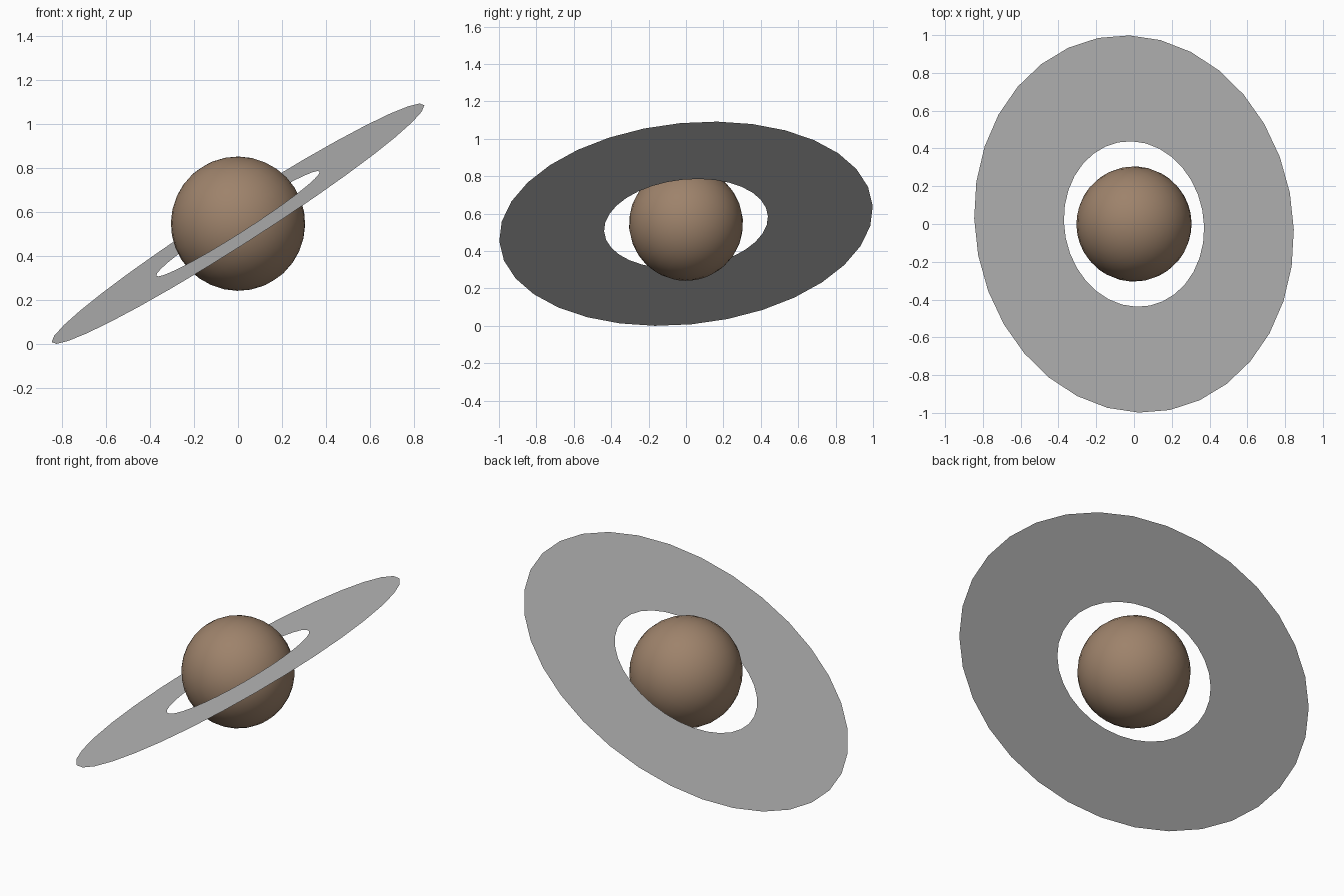
import bpy, bmesh, math
from mathutils import Matrix

if "Cube" in bpy.data.objects:
    bpy.data.objects.remove(bpy.data.objects["Cube"])

CENTRE_Z = 0.546
SEGMENTS = 32


def material(name, rgb):
    mat = bpy.data.materials.new(name)
    mat.diffuse_color = (*rgb, 1.0)
    mat.use_nodes = True
    mat.node_tree.nodes["Principled BSDF"].inputs["Base Color"].default_value = mat.diffuse_color
    return mat


def add_object(name, bm, mat, smooth):
    mesh = bpy.data.meshes.new(name)
    for face in bm.faces:
        face.smooth = smooth
    bm.to_mesh(mesh)
    bm.free()
    mesh.materials.append(mat)
    obj = bpy.data.objects.new(name, mesh)
    obj.location.z = CENTRE_Z
    bpy.context.collection.objects.link(obj)
    return obj


brown = material("planet brown", (0.34, 0.225, 0.147))
grey = material("ring grey", (0.51, 0.51, 0.51))

# Tilt shared by the planet and its ring
tilt = (Matrix.Rotation(math.radians(-32.6), 4, 'Y')
        @ Matrix.Rotation(math.radians(5.3), 4, 'X')
        @ Matrix.Rotation(math.radians(-1.7), 4, 'Z'))

# Planet: smooth sphere
bm = bmesh.new()
bmesh.ops.create_uvsphere(bm, u_segments=SEGMENTS, v_segments=16, radius=0.305)
bmesh.ops.transform(bm, matrix=tilt, verts=bm.verts)
add_object("planet", bm, brown, True)

# Ring: flat annulus facing upward
bm = bmesh.new()
loops = []
for radius in (0.44, 1.003):
    loops.append([bm.verts.new((radius * math.cos(2 * math.pi * i / SEGMENTS),
                                radius * math.sin(2 * math.pi * i / SEGMENTS), 0))
                  for i in range(SEGMENTS)])
inner, outer = loops
for i in range(SEGMENTS):
    j = (i + 1) % SEGMENTS
    bm.faces.new((inner[i], outer[i], outer[j], inner[j]))
bmesh.ops.transform(bm, matrix=tilt, verts=bm.verts)
add_object("ring", bm, grey, False)
